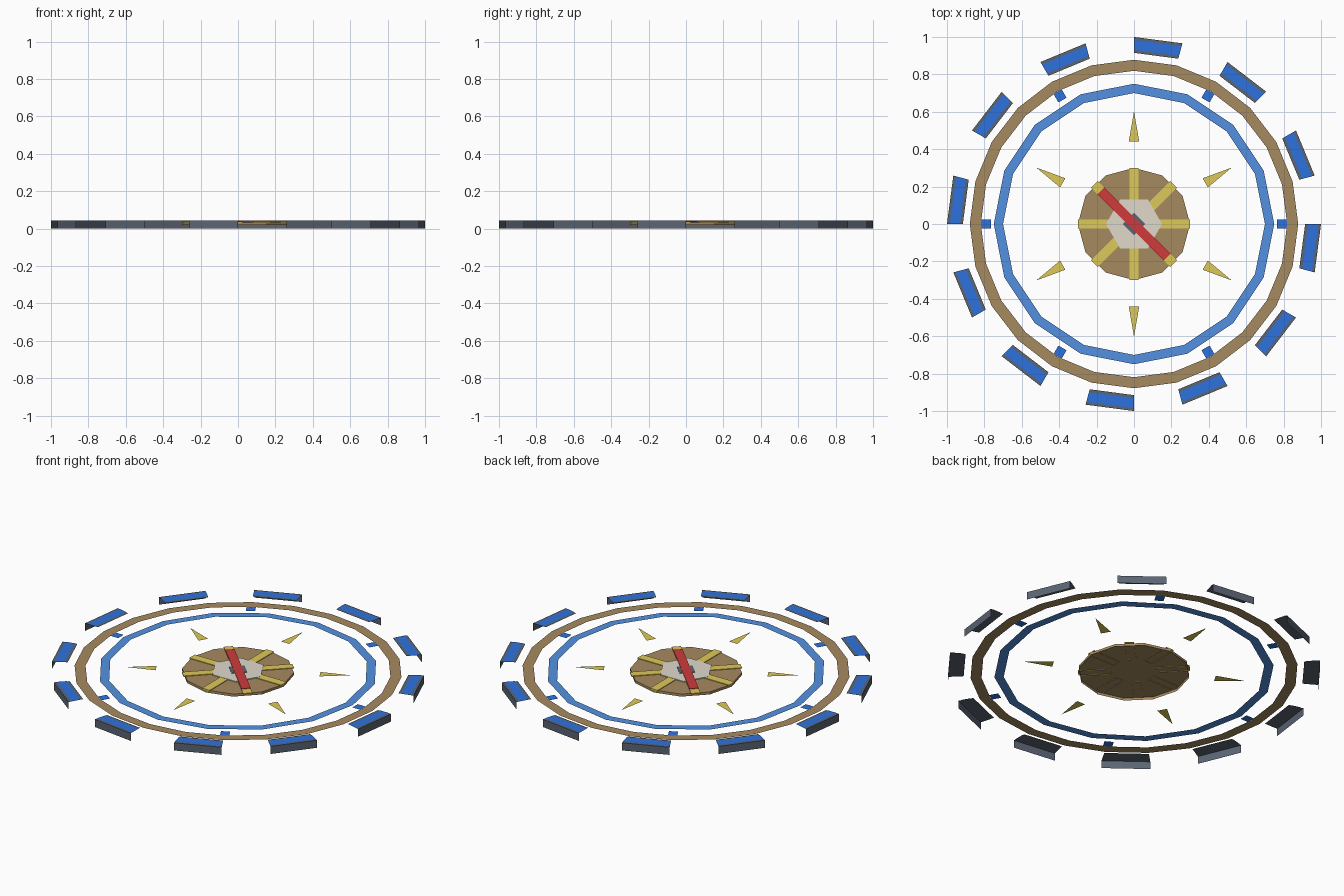
import bpy, bmesh
from math import sin, cos, pi, radians
from mathutils import Matrix

cube = bpy.data.objects.get("Cube")
if cube:
    bpy.data.objects.remove(cube, do_unlink=True)


def material(name, rgb):
    m = bpy.data.materials.new(name)
    m.use_nodes = True
    m.diffuse_color = (*rgb, 1)
    m.node_tree.nodes["Principled BSDF"].inputs["Base Color"].default_value = (*rgb, 1)
    return m


SLATE = material("slate grey", (0.105, 0.13, 0.175))
DEEP_BLUE = material("deep blue", (0.028, 0.168, 0.73))
SKY_BLUE = material("mid blue", (0.087, 0.285, 0.75))
BRONZE = material("bronze brown", (0.38, 0.254, 0.117))
GOLD = material("dull gold", (0.73, 0.59, 0.10))
RED = material("red", (0.62, 0.043, 0.043))
STONE = material("pale stone", (0.75, 0.70, 0.60))


def plate(name, outline, z, mat, turn=0, drop=0, sides=None):
    """Flat plate at height z; the listed sides (default all) hang down by drop."""
    bm = bmesh.new()
    top = [bm.verts.new((x, y, z)) for x, y in outline]
    bm.faces.new(top)
    if drop:
        low = [bm.verts.new((x, y, z - drop)) for x, y in outline]
        n = len(top)
        for i in range(n) if sides is None else sides:
            j = (i + 1) % n
            bm.faces.new((low[i], low[j], top[j], top[i]))
        bmesh.ops.delete(bm, geom=[v for v in low if not v.link_faces], context="VERTS")
    finish(name, bm, mat, turn)


def finish(name, bm, mat, turn=0):
    bm.transform(Matrix.Rotation(radians(turn), 4, "Z"))
    mesh = bpy.data.meshes.new(name)
    bm.to_mesh(mesh)
    bm.free()
    mesh.materials.append(mat)
    bpy.context.collection.objects.link(bpy.data.objects.new(name, mesh))


def polygon(r, sides):
    return [(r * cos(2 * pi * i / sides), r * sin(2 * pi * i / sides)) for i in range(sides)]


def bar(r0, r1, width):
    return [(r0, -width / 2), (r1, -width / 2), (r1, width / 2), (r0, width / 2)]


def sector(r0, r1, degrees):
    c, s = cos(radians(degrees)), sin(radians(degrees))
    return [(r0, 0), (r1, 0), (r1 * c, r1 * s), (r0 * c, r0 * s)]


def band(name, r0, r1, sides, z, mat):
    bm = bmesh.new()
    a, b = [[bm.verts.new((x, y, z)) for x, y in polygon(r, sides)] for r in (r0, r1)]
    for i in range(sides):
        j = (i + 1) % sides
        bm.faces.new((a[i], b[i], b[j], a[j]))
    finish(name, bm, mat)


# Outer ring of separate blocks: a top plate with an outer wall and a blue inlay
for i in range(12):
    turn = 30 * i - 15
    plate("outer_block", sector(0.915, 1.0, 15), 0.045, SLATE, turn, drop=0.045, sides=[1])
    plate("block_inlay", sector(0.931, 0.985, 15), 0.0465, DEEP_BLUE, turn)

# Two flat concentric bands
band("bronze_band", 0.819, 0.878, 24, 0.03, BRONZE)
band("blue_band", 0.70, 0.75, 16, 0.03, SKY_BLUE)

# Markers between the bands and spikes pointing outwards
for i in range(6):
    plate("marker", bar(0.765, 0.817, 0.05), 0.03, DEEP_BLUE, 60 * i)
    plate("spike", [(0.44, -0.028), (0.603, 0), (0.44, 0.028)], 0.03, GOLD, 60 * i + 30)

# Central dial, open underneath
plate("dial", polygon(0.30, 12), 0.034, BRONZE, drop=0.015)
for i in range(8):
    plate("dial_spoke", bar(0.12, 0.30, 0.05), 0.038, GOLD, 45 * i, drop=0.006)
plate("hub_plate", polygon(0.15, 6), 0.0395, STONE, drop=0.005)
plate("hub", polygon(0.06, 4), 0.0415, SLATE, drop=0.002)
plate("pointer", bar(-0.25, 0.25, 0.05), 0.0435, RED, -45, drop=0.003)
